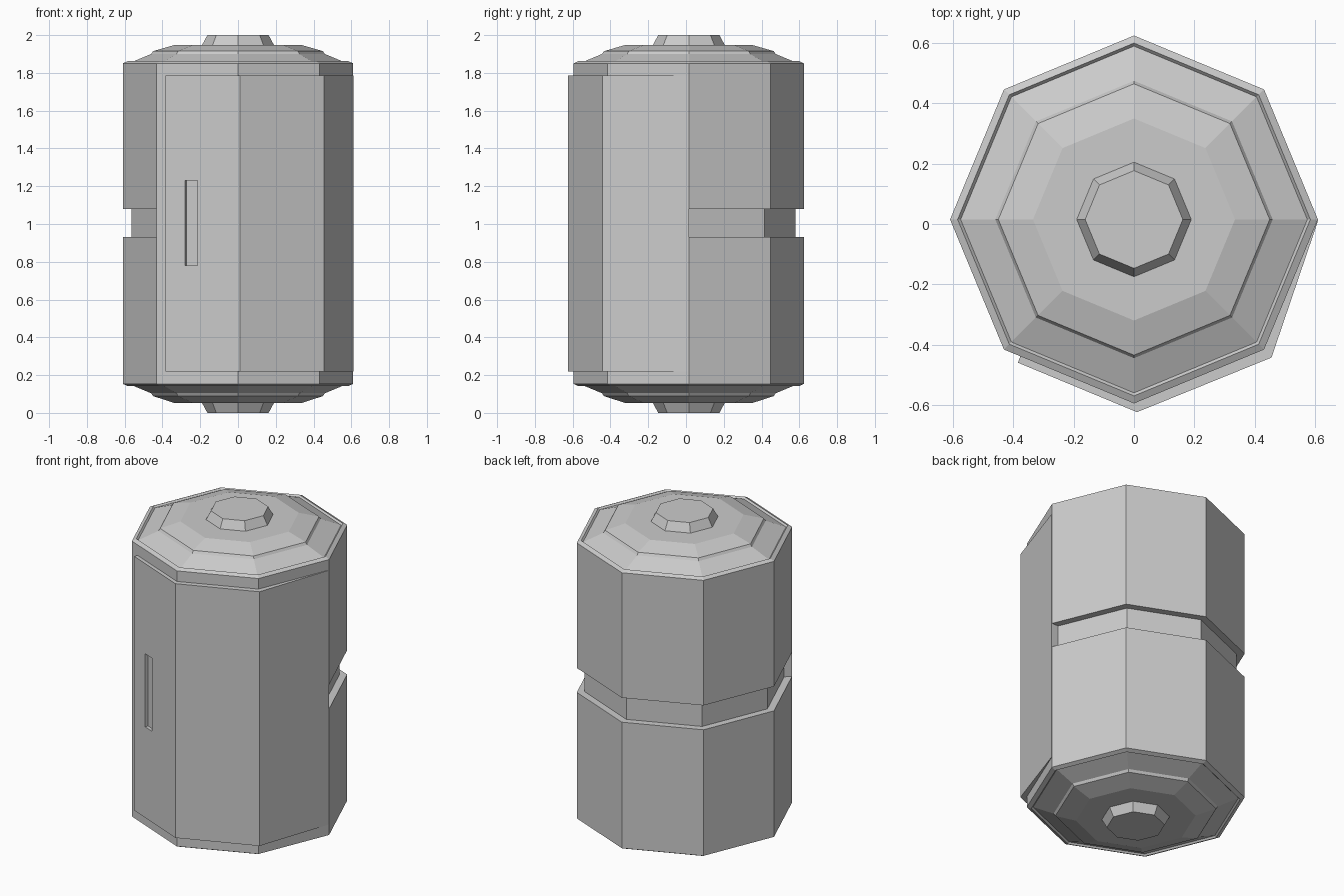
import bpy, bmesh
from math import cos, sin, radians

if "Cube" in bpy.data.objects:
    bpy.data.objects.remove(bpy.data.objects["Cube"])

CY = 0.015  # the shell axis sits slightly behind the centre; the door juts forward


def finish(bm, name):
    bmesh.ops.recalc_face_normals(bm, faces=bm.faces[:])
    me = bpy.data.meshes.new(name)
    bm.to_mesh(me)
    bm.free()
    ob = bpy.data.objects.new(name, me)
    bpy.context.collection.objects.link(ob)
    return ob


def ring_point(r, deg):
    return (r * cos(radians(deg)), CY + r * sin(radians(deg)))


def lathe(name, profile):
    """Eight-sided solid from (radius, z) pairs, capped at both ends."""
    bm = bmesh.new()
    rings = [[bm.verts.new((*ring_point(r, 45 * i), z)) for i in range(8)]
             for r, z in profile]
    for a, b in zip(rings, rings[1:]):
        for i in range(8):
            j = (i + 1) % 8
            bm.faces.new((a[i], a[j], b[j], b[i]))
    bm.faces.new(rings[0])
    bm.faces.new(rings[-1])
    return finish(bm, name)


def prism(name, pts, z0, z1):
    """Closed outline extruded from z0 to z1."""
    bm = bmesh.new()
    f = bm.faces.new([bm.verts.new((x, y, z0)) for x, y in pts])
    ext = bmesh.ops.extrude_face_region(bm, geom=[f])
    for v in ext["geom"]:
        if isinstance(v, bmesh.types.BMVert):
            v.co.z = z1
    return finish(bm, name)


def cut(ob, cutter):
    cutter.hide_render = True
    mod = ob.modifiers.new("cut", "BOOLEAN")
    mod.operation = "DIFFERENCE"
    mod.solver = "EXACT"
    mod.object = cutter
    bpy.context.view_layer.objects.active = ob
    bpy.ops.object.modifier_apply(modifier=mod.name)
    bpy.data.objects.remove(cutter)


# Shell: lid, knob and rim, mirrored top to bottom
upper = [(0.61, 1.85), (0.585, 1.862), (0.575, 1.852), (0.46, 1.90),
         (0.45, 1.915), (0.335, 1.948), (0.19, 1.948), (0.162, 2.0)]
lower = [(r, 2.004 - z if z < 1.948 else 2.0 - z) for r, z in reversed(upper)]
lower = [(r, max(z, 0.0)) for r, z in lower]
shell = lathe("capsule_shell", lower + upper)

# Belt groove running around the back and left side
groove = [ring_point(0.565, a) for a in range(0, 226, 45)]
groove += [ring_point(0.8, a) for a in range(225, -1, -45)]
cut(shell, prism("groove_cutter", groove, 0.93, 1.08))

# Door: three panels slightly ajar, hinged on the right corner
door_outer = [(0.611, 0.012), (0.456, -0.443), (0.01, -0.624), (-0.385, -0.46)]
door_inner = [(-0.373, -0.428), (0.01, -0.57), (0.41, -0.40), (0.57, 0.012)]
door = prism("door", door_outer + door_inner, 0.22, 1.785)

# Handle slot recessed into the left door panel
p, q = door_outer[3], door_outer[2]
slope = (q[1] - p[1]) / (q[0] - p[0])
nx, ny = 0.38, 0.925  # direction into the panel


def on_panel(x, depth):
    return (x + nx * depth, p[1] + slope * (x - p[0]) + ny * depth)


slot = [on_panel(-0.28, -0.05), on_panel(-0.215, -0.05),
        on_panel(-0.215, 0.02), on_panel(-0.28, 0.02)]
cut(door, prism("slot_cutter", slot, 0.78, 1.23))
